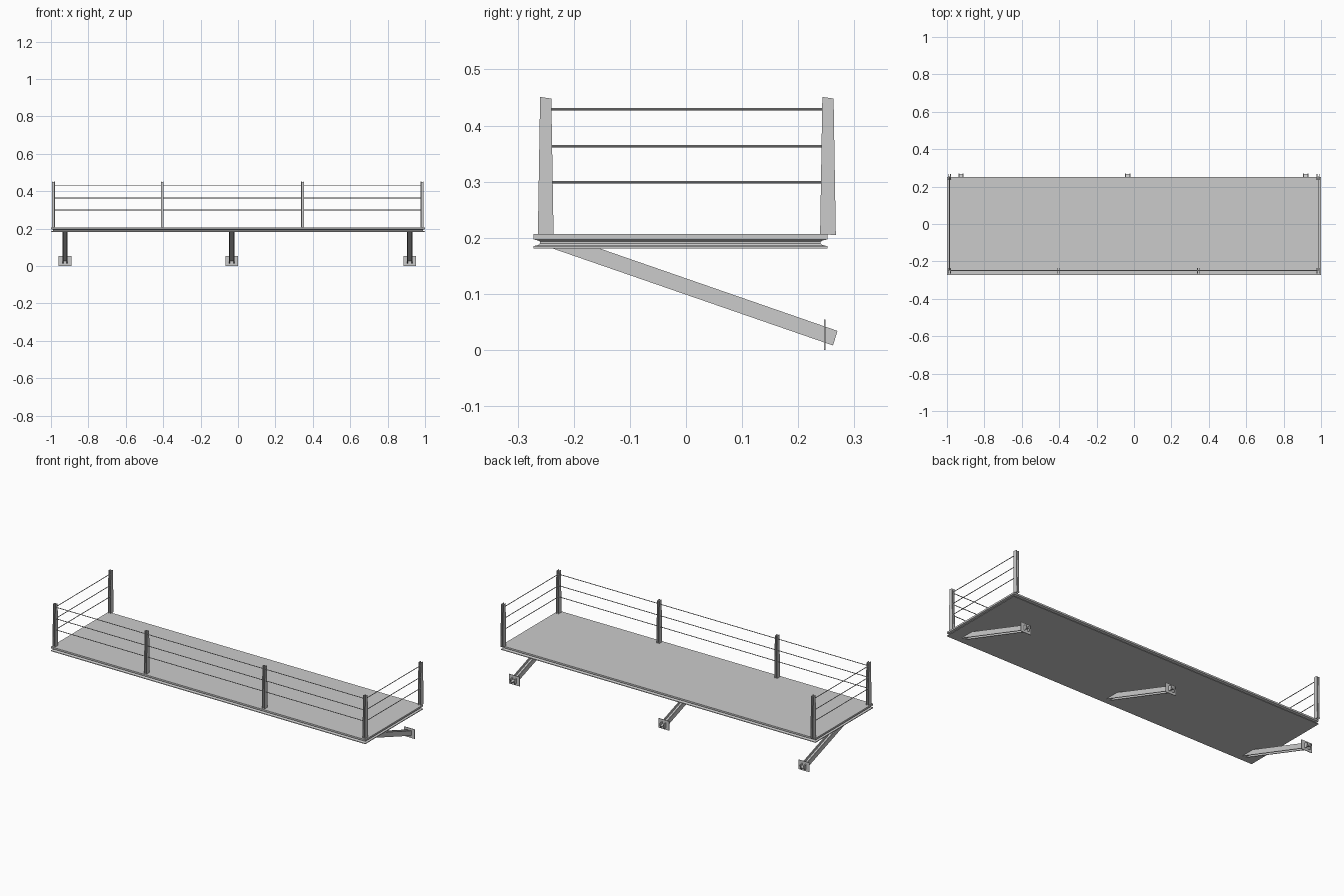
import bpy, bmesh
from mathutils import Vector

if "Cube" in bpy.data.objects:
    bpy.data.objects.remove(bpy.data.objects["Cube"])


def finish(name, bm):
    bmesh.ops.recalc_face_normals(bm, faces=bm.faces)
    me = bpy.data.meshes.new(name)
    bm.to_mesh(me)
    bm.free()
    ob = bpy.data.objects.new(name, me)
    bpy.context.collection.objects.link(ob)
    return ob


def loft(name, rings):
    """Skin a list of equal closed rings and cap both ends."""
    bm = bmesh.new()
    vs = [[bm.verts.new(p) for p in r] for r in rings]
    n = len(rings[0])
    for a, b in zip(vs, vs[1:]):
        for i in range(n):
            j = (i + 1) % n
            bm.faces.new((a[i], a[j], b[j], b[i]))
    bm.faces.new(vs[0])
    bm.faces.new(vs[-1])
    return finish(name, bm)


def h_beam(name, x, half, flange, start, end, web=(0.42, 0.58)):
    """H-section beam: flanges on the x sides, start/end are (y, z) edge pairs."""
    h, f = half, half - flange
    lo, hi = web
    prof = [(-h, 0), (-f, 0), (-f, lo), (f, lo), (f, 0), (h, 0),
            (h, 1), (f, 1), (f, hi), (-f, hi), (-f, 1), (-h, 1)]
    rings = []
    for a, b in (start, end):
        a, b = Vector(a), Vector(b)
        rings.append([(x + px, *a.lerp(b, t)) for px, t in prof])
    return loft(name, rings)


def cable(name, p, q, r=0.002):
    p, q = Vector(p), Vector(q)
    d = q - p
    bpy.ops.mesh.primitive_cylinder_add(vertices=10, radius=r, depth=d.length,
                                        location=(p + q) / 2)
    ob = bpy.context.object
    ob.name = name
    ob.rotation_euler = d.to_track_quat('Z', 'Y').to_euler()
    bpy.ops.object.shade_smooth_by_angle()


def box(name, lo, hi):
    return loft(name, [[(lo[0], lo[1], z), (hi[0], lo[1], z),
                        (hi[0], hi[1], z), (lo[0], hi[1], z)]
                       for z in (lo[2], hi[2])])


# platform with a grooved channel edge running round it
edge = [(0, 0.181), (0, 0.185), (0.009, 0.187), (0.012, 0.190),
        (0.012, 0.193), (0.009, 0.195), (0, 0.197), (0, 0.2065)]
loft("platform", [[(-1 + i, -0.272 + i, z), (1 - i, -0.272 + i, z),
                   (1 - i, 0.252 - i, z), (-1 + i, 0.252 - i, z)]
                  for i, z in edge])


# tapered railing posts
def post(name, x, dy):
    h_beam(name, x, 0.008, 0.004,
           ((-0.264 + dy, 0.206), (-0.236 + dy, 0.205)),
           ((-0.260 + dy, 0.451), (-0.240 + dy, 0.448)))


for x in (-0.987, -0.405, 0.345, 0.985):
    post("front_post", x, 0)
for x in (-0.987, 0.985):
    post("back_post", x, 0.503)

# railing cables on the front and both ends
for z in (0.299, 0.363, 0.429):
    cable("front_cable", (-0.985, -0.249, z), (0.985, -0.249, z))
    for x in (-0.987, 0.985):
        cable("end_cable", (x, -0.245, z), (x, 0.25, z))

# sloping support braces with wall plates
for x in (-0.925, -0.033, 0.918):
    h_beam("brace", x, 0.014, 0.005,
           ((-0.241, 0.182), (-0.157, 0.182)),
           ((0.262, 0.008), (0.270, 0.034)))
    box("wall_plate", (x - 0.034, 0.246, 0), (x + 0.034, 0.249, 0.054))
